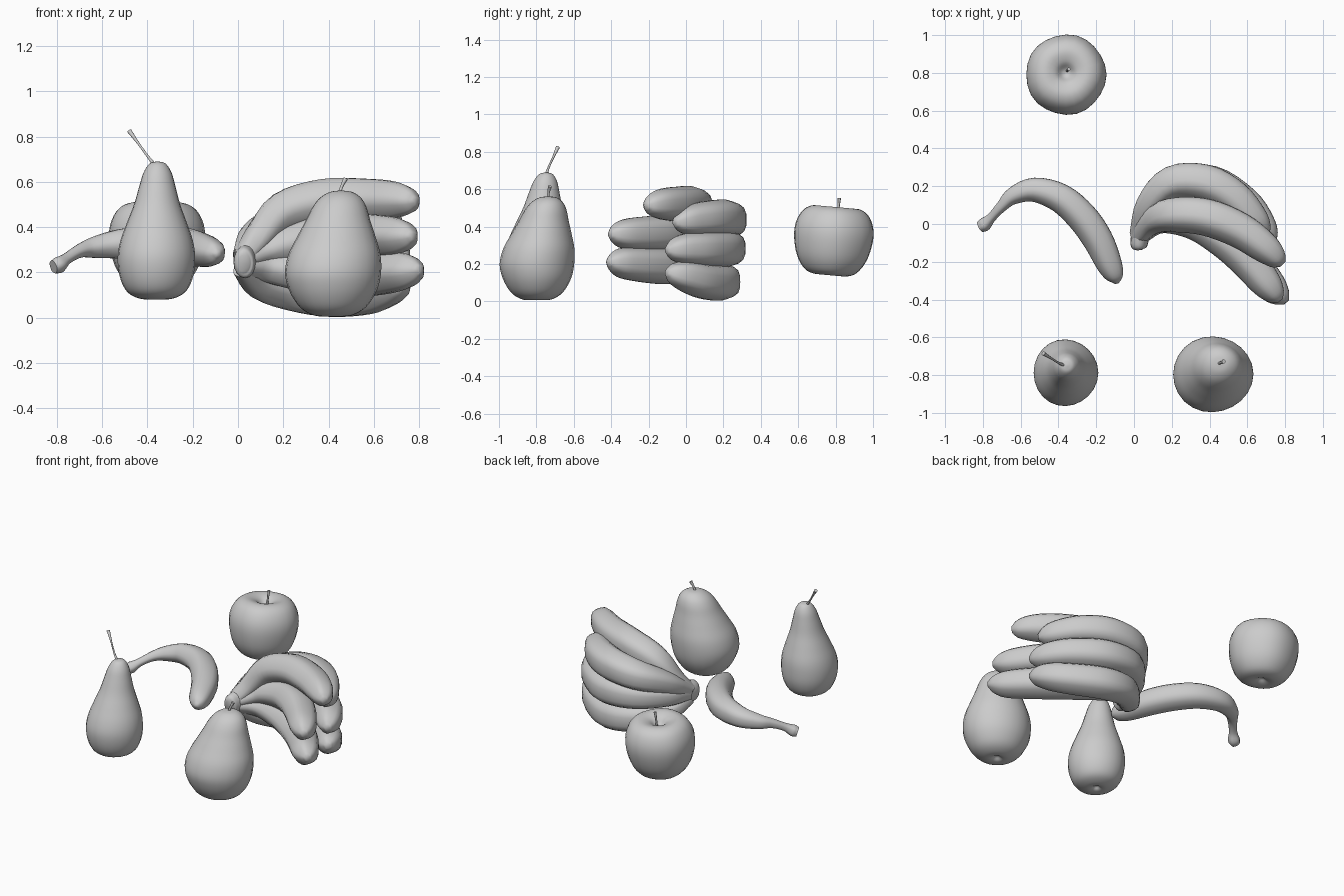
import bpy, bmesh, math
from mathutils import Vector, Matrix

cube = bpy.data.objects.get("Cube")
if cube:
    bpy.data.objects.remove(cube, do_unlink=True)

grey = bpy.data.materials.new("plain_grey")
grey.use_nodes = True
grey.diffuse_color = (0.6, 0.6, 0.6, 1)
grey.node_tree.nodes["Principled BSDF"].inputs["Base Color"].default_value = (0.6, 0.6, 0.6, 1)
UP = Vector((0, 0, 1))


def spline(pts, steps):
    """Smooth curve through points of (x, y, z, radius)."""
    p = [Vector(q) for q in pts]
    p = [2 * p[0] - p[1]] + p + [2 * p[-1] - p[-2]]
    out = []
    for a, b, c, d in zip(p, p[1:], p[2:], p[3:]):
        for k in range(steps):
            t = k / steps
            out.append(0.5 * (2 * b + (c - a) * t + (2 * a - 5 * b + 4 * c - d) * t * t
                              + (3 * b - a - 3 * c + d) * t ** 3))
    return out + [p[-2]]


def loft(name, pts, sides=24, steps=4, level=False, ridge=0.0, lobes=5, stretch=1.0, matrix=None):
    """Skin rings along a path; level keeps the rings horizontal."""
    path = spline(pts, steps)
    bm = bmesh.new()
    rings = []
    for i, q in enumerate(path):
        u, v = Vector((1, 0, 0)), Vector((0, 1, 0))
        if not level:
            tangent = (path[min(i + 1, len(path) - 1)] - path[max(i - 1, 0)]).xyz.normalized()
            u = tangent.cross(UP).normalized()
            v = u.cross(tangent)
        ring = []
        for s in range(sides):
            a = math.tau * s / sides
            r = max(q.w, 0.003) * (1 + ridge * math.cos(lobes * a))
            ring.append(bm.verts.new(q.xyz + r * (math.cos(a) * u + stretch * math.sin(a) * v)))
        rings.append(ring)
    for lo, hi in zip(rings, rings[1:]):
        for s in range(sides):
            n = (s + 1) % sides
            bm.faces.new((lo[s], lo[n], hi[n], hi[s]))
    bm.faces.new(rings[0])
    bm.faces.new(rings[-1])
    bmesh.ops.recalc_face_normals(bm, faces=bm.faces)
    if matrix:
        bm.transform(matrix)
    mesh = bpy.data.meshes.new(name)
    bm.to_mesh(mesh)
    bm.free()
    mesh.materials.append(grey)
    obj = bpy.data.objects.new(name, mesh)
    bpy.context.collection.objects.link(obj)
    bpy.ops.object.select_all(action='DESELECT')
    obj.select_set(True)
    bpy.context.view_layer.objects.active = obj
    bpy.ops.object.shade_smooth_by_angle(angle=math.radians(60))


def pear(name, base, tip, depth, profile):
    """Pear from (height, radius) pairs, leaning from base to tip."""
    top = profile[-1][0]
    pts = []
    for z, r in profile:
        f = max(0, (z / top - 0.4) / 0.6)
        x, y = (b + (t - b) * f for b, t in zip(base, tip))
        pts.append((x, y, z, r))
    loft(name, pts, level=True, ridge=0.012, lobes=3, stretch=depth)


# Tall pear
pear("tall_pear", (-.362, -.787), (-.355, -.748), 1.03,
     [(.1, .01), (.085, .03), (.083, .065), (.103, .115), (.14, .146), (.2, .166), (.27, .171),
      (.34, .16), (.42, .132), (.5, .102), (.58, .08), (.64, .062), (.68, .036), (.69, .005)])
loft("tall_pear_stem", [(-.365, -.75, .67, .009), (-.40, -.735, .715, .006),
                        (-.44, -.71, .77, .006), (-.48, -.685, .825, .011)], sides=8)

# Wide pear
pear("wide_pear", (.417, -.797), (.455, -.737), .94,
     [(.025, .01), (.008, .04), (.01, .08), (.032, .128), (.07, .165), (.13, .197), (.2, .212),
      (.28, .203), (.36, .172), (.43, .142), (.49, .118), (.53, .09), (.555, .05), (.562, .005)])
loft("wide_pear_stem", [(.445, -.74, .54, .009), (.458, -.735, .58, .007),
                        (.475, -.728, .615, .011)], sides=8)

# Apple, leaning slightly back
apple_profile = [(.01, -.17), (.04, -.187), (.085, -.193), (.14, -.17), (.187, -.1), (.211, 0),
                 (.206, .08), (.172, .145), (.118, .172), (.06, .158), (.025, .125), (.005, .115)]
loft("apple", [(0, 0, z, r) for r, z in apple_profile], level=True, ridge=0.012,
     matrix=Matrix.Translation((-.36, .788, .333)) @ Matrix.Rotation(-.09, 4, 'X'))
loft("apple_stem", [(-.355, .81, .43, .007), (-.35, .815, .5, .006),
                    (-.345, .82, .553, .009)], sides=8)

# Single banana
loft("single_banana",
     [(-.815, -.015, .225, .03), (-.79, 0, .235, .036), (-.755, .035, .262, .025),
      (-.7, .095, .295, .03), (-.64, .15, .31, .046), (-.53, .183, .325, .064),
      (-.39, .14, .33, .077), (-.275, .04, .322, .082), (-.19, -.08, .308, .08),
      (-.13, -.21, .292, .068), (-.1, -.28, .285, .046), (-.09, -.315, .282, .01)],
     sides=20, ridge=0.03)

# Bunch of bananas fanning out from one stem
bunch = {
    "top": [(.02, -.07, .26), (.09, .01, .35), (.2, .05, .465), (.38, .04, .515),
            (.56, -.03, .52), (.69, -.12, .52), (.76, -.185, .515)],
    "outer_upper": [(.02, -.05, .27), (.075, .1, .36), (.2, .22, .42), (.38, .22, .445),
                    (.53, .14, .445), (.63, .03, .435), (.68, -.03, .425)],
    "outer_middle": [(.02, -.05, .25), (.08, .09, .27), (.22, .21, .285), (.41, .215, .28),
                     (.58, .11, .28), (.67, 0, .28), (.715, -.07, .275)],
    "outer_lower": [(.02, -.06, .22), (.1, .07, .145), (.24, .18, .12), (.41, .19, .102),
                    (.58, .095, .11), (.67, 0, .135), (.715, -.07, .15)],
    "inner_upper": [(.02, -.07, .25), (.14, .02, .3), (.32, .01, .345), (.48, -.08, .365),
                    (.6, -.19, .362), (.7, -.31, .36), (.75, -.375, .36)],
    "inner_lower": [(.02, -.07, .23), (.14, .02, .22), (.32, .01, .2), (.5, -.09, .19),
                    (.63, -.21, .195), (.73, -.33, .205), (.78, -.385, .21)],
}
widths = [.045, .068, .09, .098, .094, .082, .055]
for part, path in bunch.items():
    end, before = Vector(path[-1]), Vector(path[-2])
    tip = end + 0.04 * (end - before).normalized()
    rings = [(*p, r) for p, r in zip(path, widths)] + [(*tip, .018)]
    loft("banana_" + part, rings, sides=20, ridge=0.04)
loft("bunch_stem", [(.025, -.132, .24, .025), (.025, -.115, .243, .044), (.035, -.06, .25, .05),
                    (.06, 0, .26, .058), (.1, .05, .27, .045)], sides=16, stretch=1.5)
